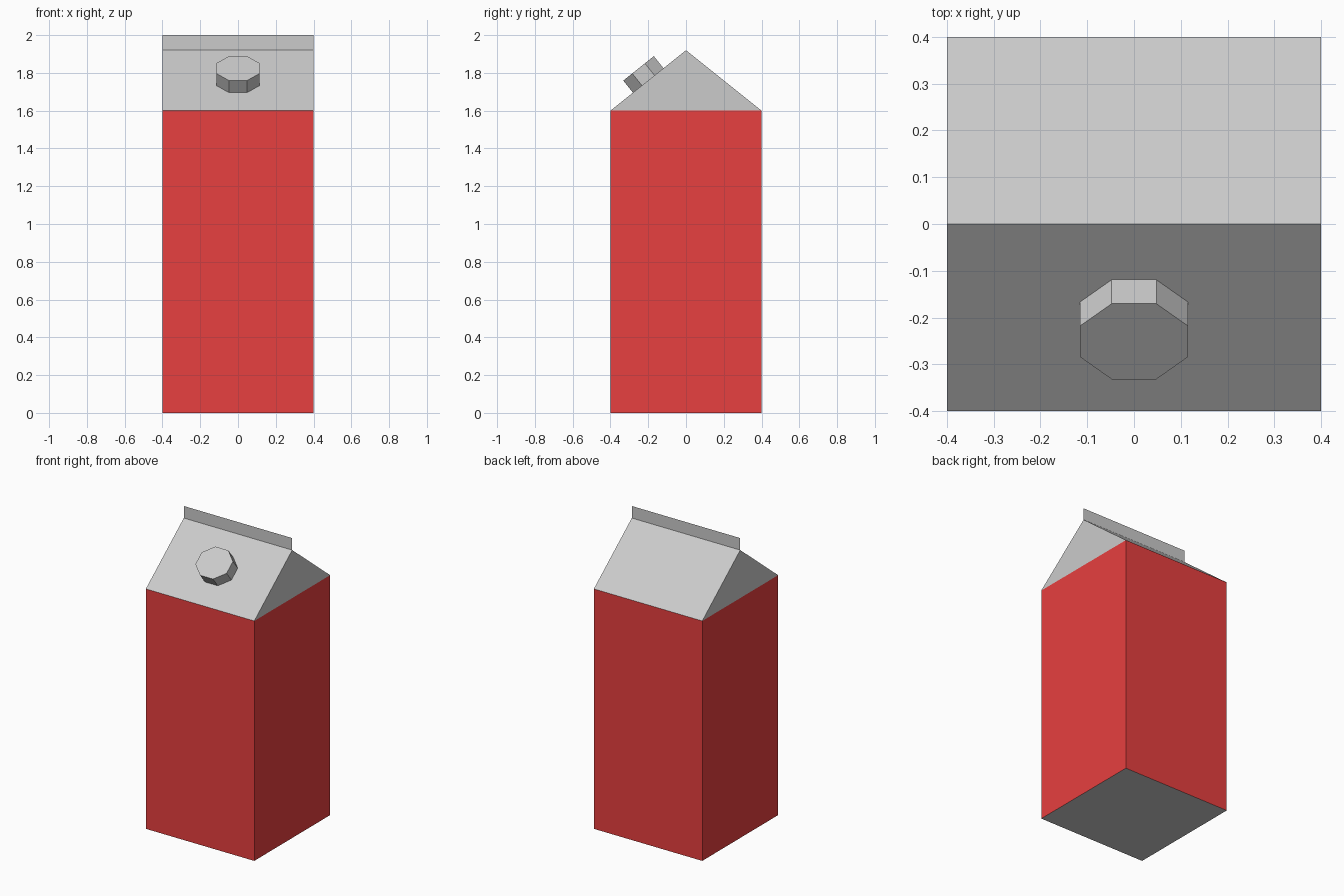
import bpy, bmesh
from math import atan2, cos, pi
from mathutils import Matrix

if "Cube" in bpy.data.objects:
    bpy.data.objects.remove(bpy.data.objects["Cube"])

HALF, WALL, RIDGE, TOP = 0.4, 1.6, 1.92, 2.0

red = bpy.data.materials.new("red_card")
red.diffuse_color = (0.8, 0.05, 0.05, 1)
red.use_nodes = True
red.node_tree.nodes["Principled BSDF"].inputs["Base Color"].default_value = red.diffuse_color


def add_object(name, bm, material=None):
    bmesh.ops.recalc_face_normals(bm, faces=bm.faces)
    me = bpy.data.meshes.new(name)
    bm.to_mesh(me)
    bm.free()
    ob = bpy.data.objects.new(name, me)
    bpy.context.collection.objects.link(ob)
    if material:
        me.materials.append(material)
    return ob


def extrude_face(bm, points, offset):
    face = bm.faces.new([bm.verts.new(p) for p in points])
    if offset:
        new = bmesh.ops.extrude_face_region(bm, geom=[face])["geom"]
        verts = [v for v in new if isinstance(v, bmesh.types.BMVert)]
        bmesh.ops.translate(bm, verts=verts, vec=offset)


# Carton body: plain grey underside, red side walls
bm = bmesh.new()
bmesh.ops.create_cube(bm, size=1, matrix=Matrix.Translation((0, 0, WALL / 2))
                      @ Matrix.Diagonal((2 * HALF, 2 * HALF, WALL, 1)))
bm.normal_update()
for f in bm.faces:
    f.material_index = int(abs(f.normal.z) < 0.5)
# The top is covered by the gable roof
bmesh.ops.delete(bm, geom=[f for f in bm.faces if f.normal.z > 0.5], context="FACES_ONLY")
body = add_object("carton_body", bm)
body.data.materials.append(None)
body.data.materials.append(red)
for f in body.data.polygons:
    f.material_index = int(abs(f.normal.z) < 0.5)

# Gable roof: triangular profile run along x, open underneath
bm = bmesh.new()
extrude_face(bm, [(-HALF, -HALF, WALL), (-HALF, HALF, WALL), (-HALF, 0, RIDGE)],
             (2 * HALF, 0, 0))
bmesh.ops.recalc_face_normals(bm, faces=bm.faces)
bmesh.ops.delete(bm, geom=[f for f in bm.faces if f.normal.z < -0.5], context="FACES_ONLY")
add_object("gable_roof", bm)

# Sealed top fin: a single sheet of card
bm = bmesh.new()
extrude_face(bm, [(-HALF, 0, RIDGE), (HALF, 0, RIDGE), (HALF, 0, TOP), (-HALF, 0, TOP)], None)
add_object("top_seam", bm)

# Eight-sided screw cap standing square on the front slope
bm = bmesh.new()
height, radius = 0.082, 0.115 / cos(pi / 8)
bmesh.ops.create_cone(bm, cap_ends=True, segments=8, radius1=radius, radius2=radius,
                      depth=height, matrix=Matrix.Translation((0, 0, height / 2))
                      @ Matrix.Rotation(pi / 8, 4, "Z"))
bmesh.ops.scale(bm, vec=(1, 0.9, 1), verts=bm.verts)
cap = add_object("screw_cap", bm)
cap.location = (0, -0.2, 1.76)
cap.rotation_euler.x = atan2(RIDGE - WALL, HALF)
